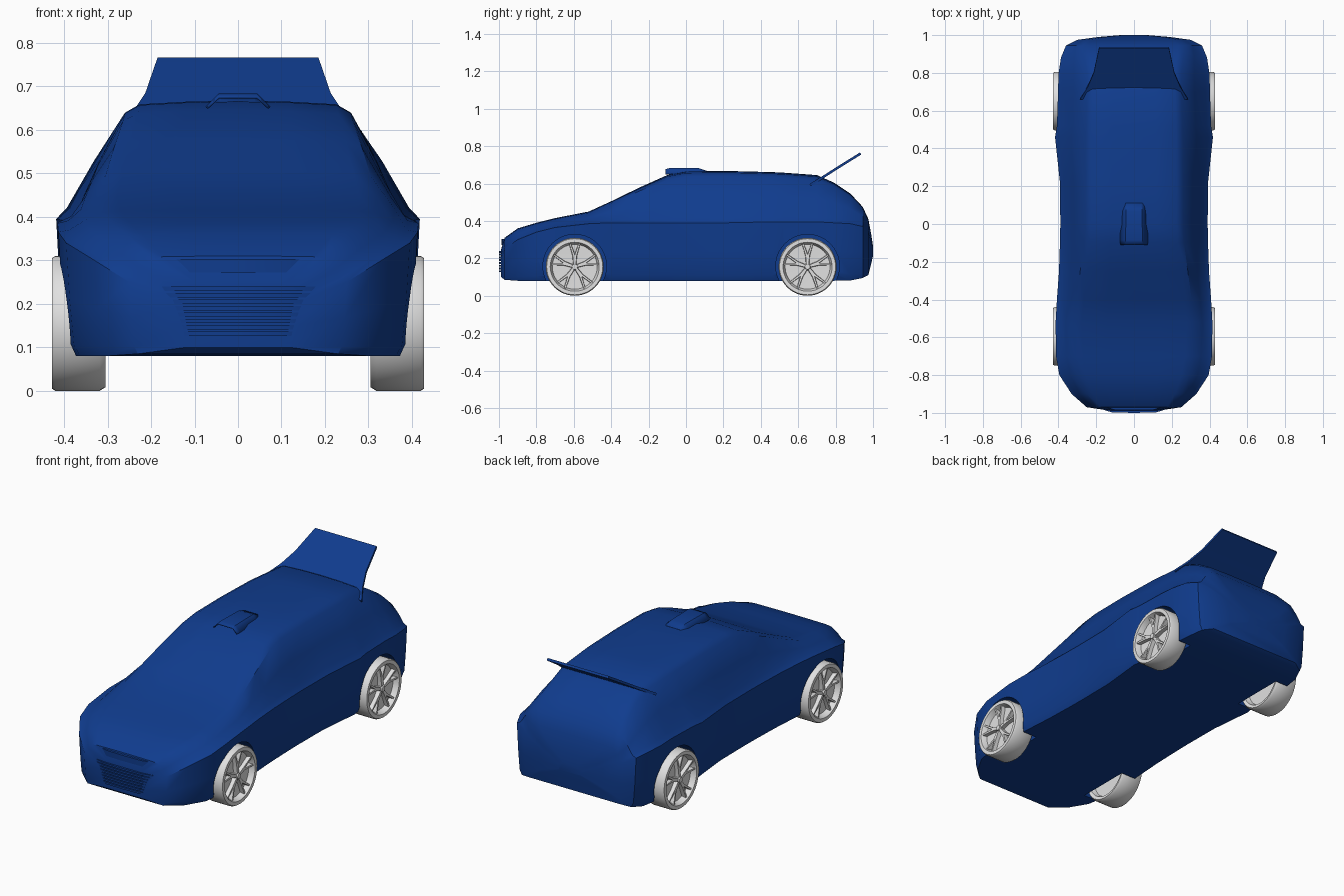
import bpy, bmesh, math
from mathutils import Vector, Matrix

if "Cube" in bpy.data.objects:
    bpy.data.objects.remove(bpy.data.objects["Cube"])


def material(name, rgb):
    m = bpy.data.materials.new(name)
    m.diffuse_color = (*rgb, 1)
    m.use_nodes = True
    m.node_tree.nodes["Principled BSDF"].inputs["Base Color"].default_value = m.diffuse_color
    return m


BLUE = material("blue_paint", (0.005, 0.045, 0.27))
GREY = material("light_grey", (0.75, 0.75, 0.75))


def make(name, bm, mat, angle=35):
    bmesh.ops.recalc_face_normals(bm, faces=bm.faces[:])
    me = bpy.data.meshes.new(name)
    bm.to_mesh(me)
    bm.free()
    ob = bpy.data.objects.new(name, me)
    bpy.context.collection.objects.link(ob)
    me.materials.append(mat)
    smooth(ob, angle)
    return ob


def smooth(ob, angle):
    bpy.ops.object.select_all(action='DESELECT')
    ob.select_set(True)
    bpy.context.view_layer.objects.active = ob
    bpy.ops.object.shade_smooth_by_angle(angle=math.radians(angle))


def loft(bm, rings, closed=True, caps=True):
    vs = [[bm.verts.new(p) for p in r] for r in rings]
    n = len(vs[0])
    for a, b in zip(vs, vs[1:]):
        for i in range(n if closed else n - 1):
            j = (i + 1) % n
            bm.faces.new((a[i], a[j], b[j], b[i]))
    if caps:
        bm.faces.new(vs[0])
        bm.faces.new(vs[-1][::-1])
    return vs


# Body: y, half width, belt height, roof half width, top height, bottom height
stations = [
    (-0.988, 0.13, 0.20, 0.11, 0.25, 0.10), (-0.970, 0.25, 0.25, 0.20, 0.31, 0.085),
    (-0.90, 0.33, 0.30, 0.25, 0.36, 0.08), (-0.80, 0.395, 0.34, 0.29, 0.39, 0.08),
    (-0.70, 0.413, 0.365, 0.31, 0.415, 0.08), (-0.52, 0.415, 0.385, 0.32, 0.45, 0.08),
    (-0.40, 0.408, 0.39, 0.305, 0.505, 0.08), (-0.25, 0.397, 0.39, 0.285, 0.578, 0.08),
    (-0.10, 0.392, 0.39, 0.265, 0.645, 0.08), (0.0, 0.39, 0.39, 0.26, 0.665, 0.08),
    (0.22, 0.392, 0.39, 0.26, 0.667, 0.08), (0.46, 0.418, 0.395, 0.258, 0.661, 0.08),
    (0.52, 0.408, 0.395, 0.256, 0.658, 0.08), (0.70, 0.402, 0.395, 0.25, 0.645, 0.08),
    (0.79, 0.40, 0.39, 0.25, 0.605, 0.08), (0.88, 0.387, 0.385, 0.26, 0.545, 0.082),
    (0.945, 0.36, 0.37, 0.27, 0.475, 0.095), (0.975, 0.30, 0.34, 0.24, 0.41, 0.11),
    (0.99, 0.19, 0.29, 0.15, 0.33, 0.17), (1.0, 0.07, 0.245, 0.05, 0.265, 0.215),
]


def section(y, w, belt, rw, top, bot):
    h = top - belt
    half = [(w * 0.92, bot), (w * 0.955, bot + 0.1 * (belt - bot)),
            (w * 0.98, bot + 0.5 * (belt - bot)), (w, belt), (w * 0.94, belt + 0.1 * h),
            ((w * 0.94 + rw) / 2 + 0.006, belt + 0.5 * h), (rw, top - 0.1 * h),
            (rw * 0.87, top - 0.03 * h), (rw * 0.45, top - 0.008 * h)]
    return ([(x, y, z) for x, z in half] + [(0, y, top)]
            + [(-x, y, z) for x, z in half[::-1]])


bm = bmesh.new()
loft(bm, [section(*s) for s in stations])
body = make("body", bm, BLUE)

# Wheel arches cut out of the body
AXLES = (-0.595, 0.65)
for y in AXLES:
    for side in (-1, 1):
        bm = bmesh.new()
        bmesh.ops.create_cone(bm, cap_ends=True, segments=40, radius1=0.17, radius2=0.17,
                              depth=0.22, matrix=Matrix.Translation((side * 0.40, y, 0.158))
                              @ Matrix.Rotation(math.pi / 2, 4, 'Y'))
        cutter = make("arch_cutter", bm, BLUE)
        mod = body.modifiers.new("arch", 'BOOLEAN')
        mod.operation, mod.solver, mod.object = 'DIFFERENCE', 'EXACT', cutter
        bpy.context.view_layer.objects.active = body
        bpy.ops.object.modifier_apply(modifier="arch")
        bpy.data.objects.remove(cutter)
smooth(body, 35)

# Wheels: lathed tyre and rim with five forked spokes and a hub
TYRE = [(0.0, 0.335), (0.12, 0.335), (0.13, 0.31), (0.147, 0.305), (0.155, 0.318),
        (0.155, 0.42), (0.150, 0.428), (0.131, 0.428), (0.126, 0.418), (0.120, 0.398), (0.0, 0.394)]


def spoke(bm, angle, spread):
    # a tapered bar from the hub out to the rim
    rings = []
    for r, hw, front, off in ((0.008, 0.009, 0.418, 0), (0.06, 0.008, 0.416, 0.4),
                              (0.126, 0.006, 0.421, 1)):
        a = angle + spread * off
        d = Vector((0, math.cos(a), math.sin(a)))
        t = Vector((0, -d.z, d.y))
        rings.append([d * r + t * s * hw + Vector((x, 0, 0))
                      for s, x in ((-1, 0.39), (-0.7, front), (0.7, front), (1, 0.39))])
    loft(bm, rings)


for end, y in zip(("front", "rear"), AXLES):
    for label, side in (("right", 1), ("left", -1)):
        bm = bmesh.new()
        n = 48
        loft(bm, [[(x, max(r, 0.0005) * math.cos(k * 2 * math.pi / n),
                    max(r, 0.0005) * math.sin(k * 2 * math.pi / n)) for k in range(n)]
                  for r, x in TYRE])
        for k in range(5):
            for spread in (-0.2, 0.2):
                spoke(bm, math.pi / 2 + k * 2 * math.pi / 5, spread)
        bmesh.ops.create_cone(bm, cap_ends=True, segments=20, radius1=0.02, radius2=0.014,
                              depth=0.035, matrix=Matrix.Translation((0.407, 0, 0))
                              @ Matrix.Rotation(math.pi / 2, 4, 'Y'))
        bmesh.ops.transform(bm, matrix=Matrix.Translation((0, y, 0.155))
                            @ Matrix.Diagonal((side, 1, 1, 1)), verts=bm.verts[:])
        make(f"{end}_{label}_wheel", bm, GREY)

# Rear spoiler: flared inclined plate
bm = bmesh.new()
rows = ((0.285, 0.66, 0.597), (0.245, 0.725, 0.637), (0.213, 0.80, 0.685), (0.185, 0.93, 0.766))
loft(bm, [[(-w, y, z), (w, y, z), (w, y + 0.007, z - 0.011), (-w, y + 0.007, z - 0.011)]
          for w, y, z in rows])
make("spoiler", bm, BLUE, 30)

# Roof scoop: thin hood, open towards the front
bm = bmesh.new()
loft(bm, [[(-b, y, base), (-t, y, top), (t, y, top), (b, y, base)] for y, b, t, base, top in (
    (-0.11, 0.072, 0.045, 0.652, 0.677), (-0.085, 0.075, 0.045, 0.653, 0.683),
    (0.065, 0.072, 0.042, 0.655, 0.683), (0.11, 0.062, 0.04, 0.655, 0.668))],
     closed=False, caps=False)
scoop = make("roof_scoop", bm, BLUE, 30)
mod = scoop.modifiers.new("thickness", 'SOLIDIFY')
mod.thickness, mod.offset = 0.005, -1


# Front bars that follow the curve of the nose
def nose_bar(name, z0, z1, w0, w1, front):
    bm = bmesh.new()
    rings = []
    for f in (-1, -0.65, 0, 0.65, 1):
        y = front + 0.022 * max(0, abs(f) - 0.6) / 0.4
        rings.append([(f * w0, y, z0), (f * w1, y, z1),
                      (f * w1, y + 0.03, z1), (f * w0, y + 0.03, z0)])
    loft(bm, rings)
    make(name, bm, BLUE, 20)


for k in range(8):
    z = 0.126 + k * 0.0148
    w = 0.15 + 0.03 * (z - 0.126) / 0.115
    nose_bar(f"grille_slat_{k + 1}", z, z + 0.010, w, w + 0.003, -1.0)
nose_bar("upper_vent", 0.272, 0.303, 0.16, 0.165, -0.986)
